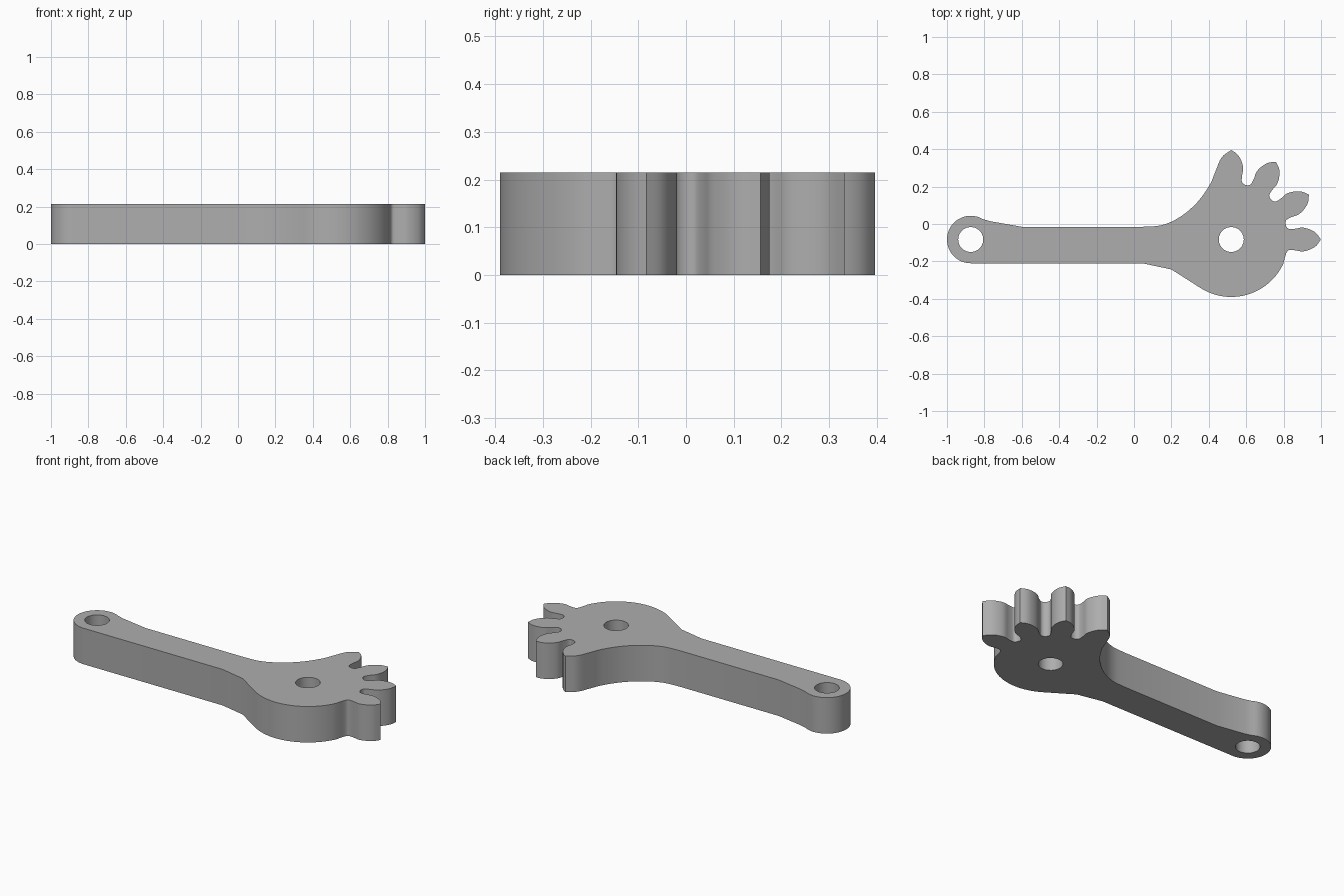
import bpy
import bmesh
from math import cos, sin, radians
from mathutils import Matrix, Vector

cube = bpy.data.objects.get("Cube")
if cube:
    bpy.data.objects.remove(cube, do_unlink=True)

HEIGHT = 0.215
HUB = Vector((0.52, -0.083))
EYE = Vector((-0.873, -0.083))
HOLE = 0.067

steel = bpy.data.materials.new("plain grey")
grey = (0.42, 0.42, 0.42, 1)
steel.use_nodes = True
steel.diffuse_color = grey
steel.node_tree.nodes["Principled BSDF"].inputs["Base Color"].default_value = grey


def arc(centre, radius, start, end, steps):
    angles = [radians(start + (end - start) * i / steps) for i in range(steps + 1)]
    return [centre + radius * Vector((cos(a), sin(a))) for a in angles]


def smooth(points, steps=4):
    """Catmull-Rom curve through the points."""
    pts = [Vector(p) for p in points]
    pts = [2 * pts[0] - pts[1]] + pts + [2 * pts[-1] - pts[-2]]
    out = []
    for a, b, c, d in zip(pts, pts[1:], pts[2:], pts[3:]):
        for i in range(steps):
            t = i / steps
            out.append(0.5 * (2 * b + (c - a) * t + (2 * a - 5 * b + 4 * c - d) * t * t
                              + (3 * b - a - 3 * c + d) * t ** 3))
    return out + [pts[-2]]


# Half of one gear tooth: distance from the hub, half width
flank = smooth([(0.3, 0.062), (0.312, 0.056), (0.345, 0.058), (0.38, 0.064),
                (0.42, 0.054), (0.455, 0.033), (0.479, 0)], 3)


def tooth(angle, first=True):
    """Whole tooth, or only its lower flank and tip."""
    turn = Matrix.Rotation(radians(angle), 2)
    pts = [Vector((r, -w)) for r, w in flank]
    if first:
        pts += [Vector((r, w)) for r, w in reversed(flank[:-1])]
    return [HUB + turn @ p for p in pts]


# Outline, anticlockwise from the rounded belly of the hub
outline = arc(HUB, 0.307, 237, 335, 24)
outline += arc(HUB, 0.303, 340, 346, 2)
for angle in (0, 30, 60):
    outline += tooth(angle)
    outline += arc(HUB, 0.302, angle + 13.5, angle + 16.5, 1)
outline += tooth(90, first=False)
# Back of the last tooth sweeping down into the arm
outline += smooth([(0.52, 0.396), (0.468, 0.355), (0.435, 0.28), (0.405, 0.21),
                   (0.34, 0.118), (0.25, 0.04), (0.15, -0.006), (0.045, -0.015)])[1:]
# Arm top, rounded eye end and arm bottom
outline += [Vector((-0.6, -0.015)), Vector((-0.77, 0.015))]
outline += arc(EYE, 0.127, 60, 270, 28)
outline += [Vector((0.045, -0.21)), Vector((0.2, -0.243))]

# Fill the outline around both holes, then raise it to full thickness
loops = [outline, arc(HUB, HOLE, 0, 345, 23), arc(EYE, HOLE, 0, 345, 23)]
bm = bmesh.new()
edges = []
for loop in loops:
    verts = [bm.verts.new((p.x, p.y, 0)) for p in loop]
    edges += [bm.edges.new((a, b)) for a, b in zip(verts, verts[1:] + verts[:1])]
bmesh.ops.triangle_fill(bm, edges=edges, use_beauty=True)
raised = bmesh.ops.extrude_face_region(bm, geom=bm.faces[:], use_keep_orig=True)
top = [g for g in raised["geom"] if isinstance(g, bmesh.types.BMVert)]
bmesh.ops.translate(bm, verts=top, vec=(0, 0, HEIGHT))
bmesh.ops.recalc_face_normals(bm, faces=bm.faces)

mesh = bpy.data.meshes.new("gear_arm")
bm.to_mesh(mesh)
bm.free()
mesh.materials.append(steel)
arm = bpy.data.objects.new("gear_arm", mesh)
bpy.context.collection.objects.link(arm)
bpy.context.view_layer.objects.active = arm
arm.select_set(True)
bpy.ops.object.shade_smooth_by_angle(angle=radians(30))
